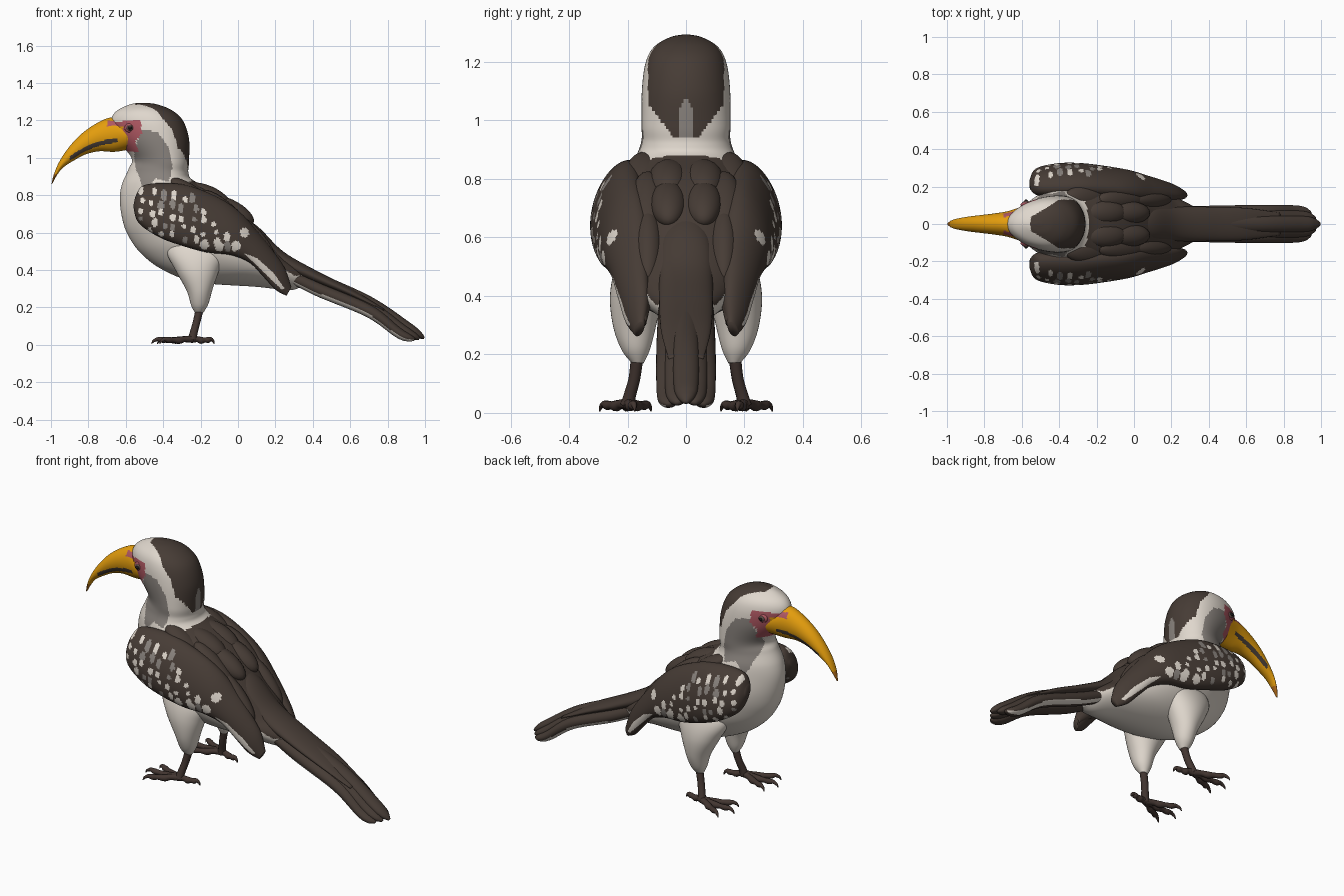
import bpy, bmesh, math, random
from mathutils import Vector, Matrix

random.seed(4)
cube = bpy.data.objects.get("Cube")
if cube:
    bpy.data.objects.remove(cube, do_unlink=True)

PALETTE = {
    "dark_brown": (.062, .045, .036),
    "white": (.74, .68, .61),
    "grey": (.25, .225, .205),
    "beak_yellow": (.78, .34, .004),
    "beak_orange": (.45, .15, .01),
    "face_red": (.42, .095, .12),
    "eye_brown": (.11, .07, .06),
    "eye_black": (.012, .01, .01),
    "leg_brown": (.055, .036, .03),
}
NAMES = list(PALETTE)
MATS = []
for name, rgb in PALETTE.items():
    m = bpy.data.materials.new(name)
    m.use_nodes = True
    m.diffuse_color = (*rgb, 1)
    m.node_tree.nodes["Principled BSDF"].inputs["Base Color"].default_value = (*rgb, 1)
    MATS.append(m)


def finish(name, bm, paint):
    """Turn a bmesh into a smooth object, each face coloured by paint(centre, normal)."""
    bmesh.ops.recalc_face_normals(bm, faces=bm.faces)
    mesh = bpy.data.meshes.new(name)
    used = []
    for f in bm.faces:
        colour = paint if isinstance(paint, str) else paint(f.calc_center_median(), f.normal)
        if colour not in used:
            used.append(colour)
        f.material_index = used.index(colour)
        f.smooth = True
    bm.to_mesh(mesh)
    bm.free()
    for colour in used:
        mesh.materials.append(MATS[NAMES.index(colour)])
    obj = bpy.data.objects.new(name, mesh)
    bpy.context.collection.objects.link(obj)


def spline(rows, steps):
    """Smooth interpolation through rows of numbers."""
    out = []
    last = len(rows) - 1
    for i in range(last):
        p = [rows[max(i - 1, 0)], rows[i], rows[i + 1], rows[min(i + 2, last)]]
        for k in range(steps):
            t = k / steps
            out.append([b + .5 * t * (c - a + t * (2*a - 5*b + 4*c - d + t * (3*(b - c) + d - a)))
                        for a, b, c, d in zip(*p)])
    return out + [list(rows[-1])]


def skin(name, rings, paint):
    """Bridge rings of points into a closed surface."""
    bm = bmesh.new()
    rings = [[bm.verts.new(p) for p in ring] for ring in rings]
    for r, q in zip(rings, rings[1:]):
        for k in range(len(r)):
            n = (k + 1) % len(r)
            bm.faces.new((r[k], r[n], q[n], q[k]))
    bm.faces.new(rings[0])
    bm.faces.new(rings[-1])
    finish(name, bm, paint)


def loft(name, rows, paint, steps=6, segs=32, lean=0, taper=0):
    """Elliptical rings; row = upper x, z, lower x, z, centre y, half width."""
    rings = []
    for tx, tz, bx, bz, y, w in spline(rows, steps):
        ring = []
        for k in range(segs):
            a = math.tau * k / segs
            c = math.cos(a) / 2
            ring.append(((tx + bx) / 2 + (tx - bx) * c,
                         y + w * (math.sin(a) * (1 + taper * c) - lean * c),
                         (tz + bz) / 2 + (tz - bz) * c))
        rings.append(ring)
    skin(name, rings, paint)


def blade(name, points, paint):
    """Flat feather; point = x, y, z, half height, half width."""
    loft(name, [(x + .45*h, z + .9*h, x - .45*h, z - .9*h, y, w) for x, y, z, h, w in points], paint, 8, 32)


def lobe(name, loc, scale, pitch, paint):
    bm = bmesh.new()
    mat = Matrix.Translation(loc) @ Matrix.Rotation(math.radians(pitch), 4, 'Y') @ Matrix.Diagonal((*scale, 1))
    bmesh.ops.create_uvsphere(bm, u_segments=24, v_segments=14, radius=1, matrix=mat)
    finish(name, bm, paint)


def tube(name, points, paint, segs=12):
    """Round limb along x, y, z, radius points."""
    path = spline(points, 5)
    rings = []
    for i, (x, y, z, r) in enumerate(path):
        d = Vector(path[min(i + 1, len(path) - 1)][:3]) - Vector(path[max(i - 1, 0)][:3])
        side = d.cross((.1, 1, .2)).normalized()
        up = d.cross(side).normalized()
        rings.append([Vector((x, y, z)) + r * (side * math.cos(a) + up * math.sin(a))
                      for a in (math.tau * k / segs for k in range(segs))])
    skin(name, rings, paint)


def inside(c, poly):
    """Is the point inside a side-on outline?"""
    hit = False
    for (x1, z1), (x2, z2) in zip(poly, poly[1:] + poly[:1]):
        if (z1 > c.z) != (z2 > c.z) and c.x < x1 + (c.z - z1) * (x2 - x1) / (z2 - z1):
            hit = not hit
    return hit


# Body, neck and head: one skin from crown to tail root
CROWN = [(-.59, 1.32), (-.52, 1.262), (-.42, 1.23), (-.35, 1.15), (-.32, 1.05), (-.285, .94), (-.2, .94), (-.2, 1.35)]
EAR = [(-.555, 1.02), (-.52, 1.15), (-.43, 1.14), (-.37, 1.05), (-.35, .95), (-.37, .87), (-.44, .89), (-.5, .82), (-.55, .95)]
FACE = [(-.72, 1.215), (-.66, 1.185), (-.6, 1.2), (-.52, 1.205), (-.515, 1.13), (-.55, 1.09), (-.53, 1.03), (-.6, 1.03), (-.72, 1.05)]
MANTLE = [(-.23, .89), (-.3, .84), (-.2, .65), (.1, .5), (.3, .37), (.5, .37), (.3, .9)]


def body_paint(c, n):
    y = abs(c.y)
    if inside(c, CROWN) and y < .045 + .75 * (c.z - .945) and y < .02 + .6 * (c.x + .58):
        return "grey" if c.z < 1.07 - 60 * y * y and y < .024 else "dark_brown"
    if inside(c, FACE):
        return "beak_yellow" if c.x < -.615 and c.z < 1.17 else "face_red"
    if inside(c, EAR) and y > .05:
        return "grey"
    return "dark_brown" if inside(c, MANTLE) else "white"


body = [(-.49, 1.294, -.53, 1.294, .01), (-.43, 1.285, -.585, 1.283, .055), (-.355, 1.255, -.655, 1.245, .108),
        (-.295, 1.2, -.68, 1.19, .136), (-.262, 1.1, -.655, 1.11, .148), (-.262, .98, -.57, 1., .149),
        (-.265, .92, -.585, .94, .15), (-.24, .88, -.62, .86, .17), (-.12, .82, -.632, .78, .2),
        (-.02, .75, -.62, .68, .23), (.07, .66, -.59, .59, .24), (.13, .59, -.52, .49, .24),
        (.2, .52, -.4, .4, .225), (.25, .47, -.22, .335, .19), (.29, .44, .1, .31, .14),
        (.35, .4, .27, .292, .09), (.38, .37, .34, .31, .05)]
loft("body", [(a, b, c, d, 0, w) for a, b, c, d, w in body], body_paint, 9, 144, taper=.4)


# Curved beak with a dark gape line, red base streak and orange tip
def beak_paint(c, n):
    gape = 1.094 - 1.25 * (c.x + .62)**2
    if -.9 < c.x < -.64 and abs(c.z - gape) < .012:
        return "dark_brown"
    if c.x > -.7 and 1.17 < c.z < 1.198:
        return "face_red"
    return "beak_orange" if c.z < .915 else "beak_yellow"


loft("beak", [(-.59, 1.2, -.575, 1.045, 0, .1), (-.68, 1.215, -.66, 1.032, 0, .07), (-.76, 1.182, -.74, 1.035, 0, .056),
              (-.84, 1.125, -.81, 1.02, 0, .047), (-.905, 1.055, -.87, .99, 0, .039), (-.955, .98, -.932, .95, 0, .029),
              (-.985, .91, -.966, .91, 0, .019), (-.997, .86, -.992, .862, 0, .005)], beak_paint, 12, 80)

# Wing spots: jittered rows following the lower edge, then large pale tips below
spots = []
for row in range(5):
    for i in range(10 - row):
        x = -.515 + .056 * i + random.uniform(-.014, .014)
        z = .6 - .19 * (x + .45) + .054 * row + random.uniform(-.012, .012)
        size = random.uniform(.011, .018)
        spots.append((x, z, size, size * random.uniform(1, 1.9), random.choice(("white", "white", "grey"))))
for x, z in ((-.18, .535), (-.1, .525), (-.01, .53), (.035, .6)):
    spots.append((x, z, .024, .026, "white"))
EDGE = [(.03, .49), (.1, .465), (.19, .385), (.25, .3), (.23, .298), (.1, .425)]


def wing_paint(c, n):
    if abs(c.y) > .2 and abs(n.y) > .1 and c.x < .08:
        for x, z, rx, rz, colour in spots:
            if ((c.x - x) / rx)**2 + ((c.z - z) / rz)**2 < 1:
                return colour
    return "white" if inside(c, EDGE) and abs(c.y) > .17 else "dark_brown"


WING = [(-.55, .79, -.56, .74, .21, .025), (-.51, .85, -.53, .65, .225, .065), (-.4, .865, -.42, .575, .232, .084),
        (-.26, .85, -.3, .53, .234, .084), (-.1, .785, -.17, .495, .222, .08), (.01, .71, -.04, .48, .207, .074),
        (.11, .6, .06, .44, .19, .062), (.19, .5, .13, .37, .18, .05), (.25, .41, .2, .295, .168, .038),
        (.285, .31, .26, .262, .16, .016)]

for s, side in ((-1, "right"), (1, "left")):
    # Wing leaning in over the back, with inner flight feathers and scapulars
    loft(side + "_wing", [(a, b, c, d, s * y, w) for a, b, c, d, y, w in WING], wing_paint, 16, 128, lean=s * .9)
    blade(side + "_flight_feather", [(-.12, s * .17, .6, .04, .03), (.04, s * .165, .53, .05, .04),
                                     (.18, s * .15, .42, .05, .035), (.27, s * .145, .31, .015, .01)], "dark_brown")
    for k, (x, y, z, l, w) in enumerate(((-.16, .06, .795, .13, .068), (-.03, .06, .715, .13, .062), (-.24, .14, .79, .16, .075),
                                         (-.06, .13, .7, .18, .065), (.08, .13, .57, .17, .05))):
        lobe(f"{side}_scapular_{k}", (x, s * y, z), (l, w, .055), 24 + 6 * k, "dark_brown")

    # Feathered thigh, shank and clawed toes
    loft(side + "_thigh", [(-.1, .6, -.34, .6, s * .13, .06), (-.06, .5, -.38, .5, s * .15, .09),
                           (-.1, .4, -.335, .4, s * .17, .09), (-.135, .3, -.275, .29, s * .176, .073),
                           (-.158, .22, -.25, .21, s * .172, .048), (-.185, .172, -.228, .168, s * .165, .02)], "white", 8, 40)
    tube(side + "_shank", [(-.2, s * .165, .21, .022), (-.222, s * .176, .12, .02),
                           (-.238, s * .192, .06, .021), (-.245, s * .2, .025, .025)], "leg_brown")
    for k, (dx, dy) in enumerate(((-.15, -.065), (-.175, .005), (-.14, .077), (.095, -.02))):
        x, y = -.245, s * .2
        path = [(x + dx * t, y + s * dy * t, z, r) for t, z, r in
                ((0, .03, .02), (.3, .03, .016), (.5, .024, .019), (.72, .026, .014), (.9, .026, .016),
                 (1.05, .03, .011), (1.18, .02, .007), (1.24, .005, .002))]
        tube(f"{side}_toe_{k}", path, "leg_brown")

    # Eye with bare red rim
    for part, out, r, colour in (("eye_rim", .103, .03, "face_red"), ("eye", .11, .02, "eye_brown"), ("pupil", .117, .011, "eye_black")):
        lobe(f"{side}_{part}", (-.577, s * out, 1.16), (r, .015, r * .85), 0, colour)


# Long arched tail of overlapping feathers, the middle one longest
def tail_paint(c, n):
    return "white" if n.z < -.5 and abs(c.y) > .07 else "dark_brown"


for i in (-2, -1, 0, 1, 2):
    k = abs(i)
    end = .985 - .025 * k
    blade(f"tail_feather_{i + 2}",
          [(.18, i * .025, .46 - .02 * k, .03, .04), (.42, i * .027, .35 - .025 * k, .036, .044),
           (.7, i * .028, .225 - .022 * k, .034, .046), (end - .08, i * .029, .095 - .014 * k, .028, .042),
           (end - .02, i * .03, .056 - .01 * k, .02, .03), (end + .01, i * .03, .036 - .004 * k, .007, .008)],
          tail_paint)
blade("tail_coverts", [(-.06, 0, .69, .04, .04), (.08, 0, .59, .05, .085), (.22, 0, .46, .045, .092),
                       (.4, 0, .368, .034, .092), (.6, 0, .278, .024, .085), (.78, 0, .185, .01, .06)], "dark_brown")
